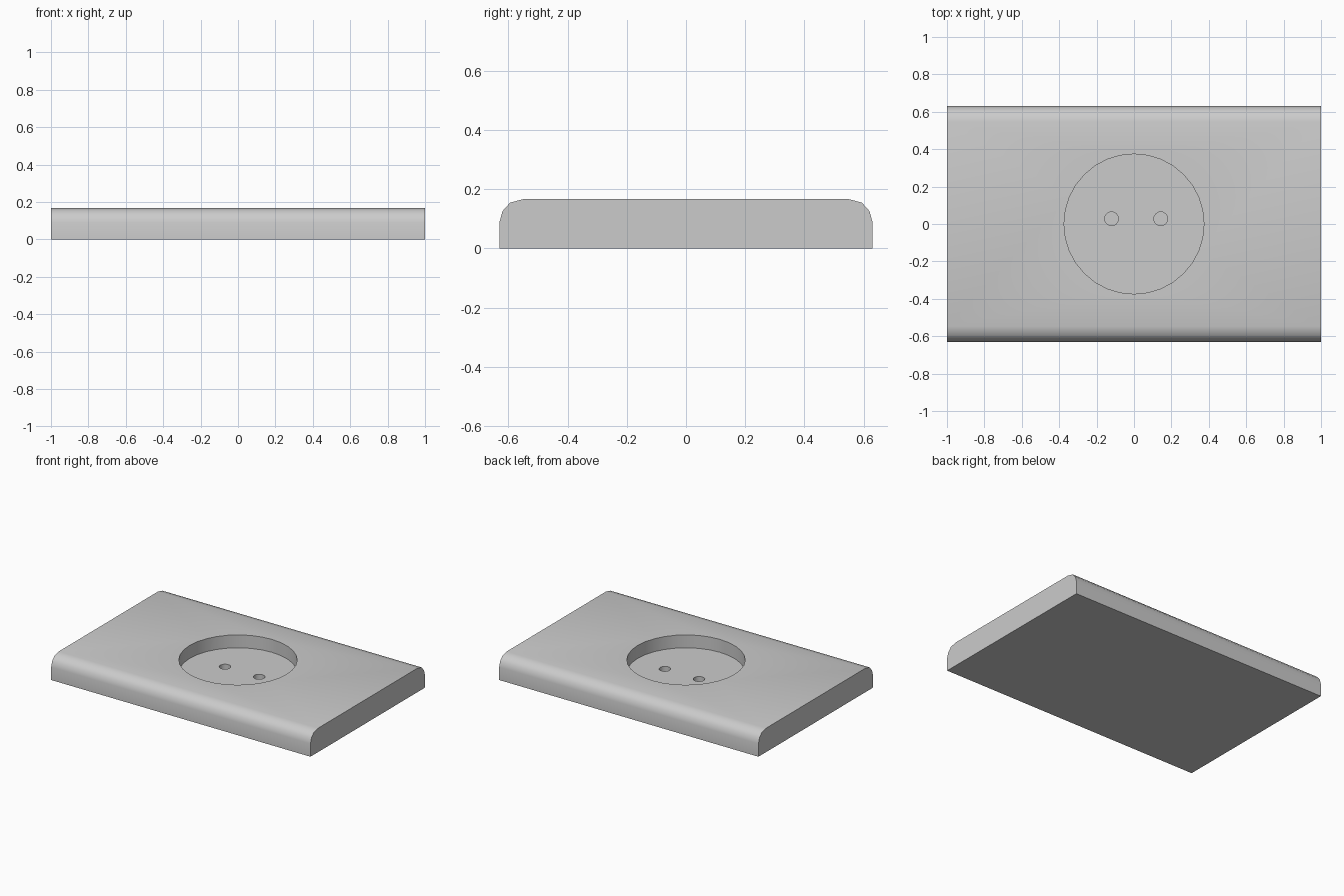
import bpy, bmesh, math

if "Cube" in bpy.data.objects:
    bpy.data.objects.remove(bpy.data.objects["Cube"])

TOP, FLOOR, HOLE_FLOOR = 0.167, 0.077, 0.037

# Plate: rounded-edge profile in y-z, extruded along x
half = [(0.63, 0.0), (0.63, 0.09), (0.62, 0.126), (0.594, 0.155), (0.547, TOP)]
profile = half + [(-y, z) for y, z in reversed(half)]
bm = bmesh.new()
face = bm.faces.new([bm.verts.new((-1, y, z)) for y, z in profile])
ext = bmesh.ops.extrude_face_region(bm, geom=[face])
moved = [v for v in ext["geom"] if isinstance(v, bmesh.types.BMVert)]
bmesh.ops.translate(bm, verts=moved, vec=(2, 0, 0))
bmesh.ops.recalc_face_normals(bm, faces=bm.faces)
mesh = bpy.data.meshes.new("plate")
bm.to_mesh(mesh)
bm.free()
plate = bpy.data.objects.new("plate", mesh)
bpy.context.collection.objects.link(plate)


def cut_hole(name, x, y, radius, floor, sides):
    """Sink a round blind hole into the plate down to the given floor height."""
    bpy.ops.mesh.primitive_cylinder_add(vertices=sides, radius=radius, depth=0.4,
                                        location=(x, y, floor + 0.2))
    cutter = bpy.context.object
    cutter.name = name
    cutter.hide_render = True
    mod = plate.modifiers.new(name, 'BOOLEAN')
    mod.operation = 'DIFFERENCE'
    mod.solver = 'EXACT'
    mod.object = cutter
    bpy.ops.object.select_all(action='DESELECT')
    plate.select_set(True)
    bpy.context.view_layer.objects.active = plate
    bpy.ops.object.modifier_apply(modifier=name)
    bpy.data.objects.remove(cutter)


# Round recess and the two pin holes in its floor
cut_hole("recess_cutter", 0, 0, 0.374, FLOOR, 32)
for x in (-0.12, 0.143):
    cut_hole("pin_hole_cutter", x, 0.028, 0.037, HOLE_FLOOR, 16)

# Smooth the rounded edges and hole walls, keep the rims sharp
bpy.ops.object.shade_smooth_by_angle(angle=math.radians(40))
